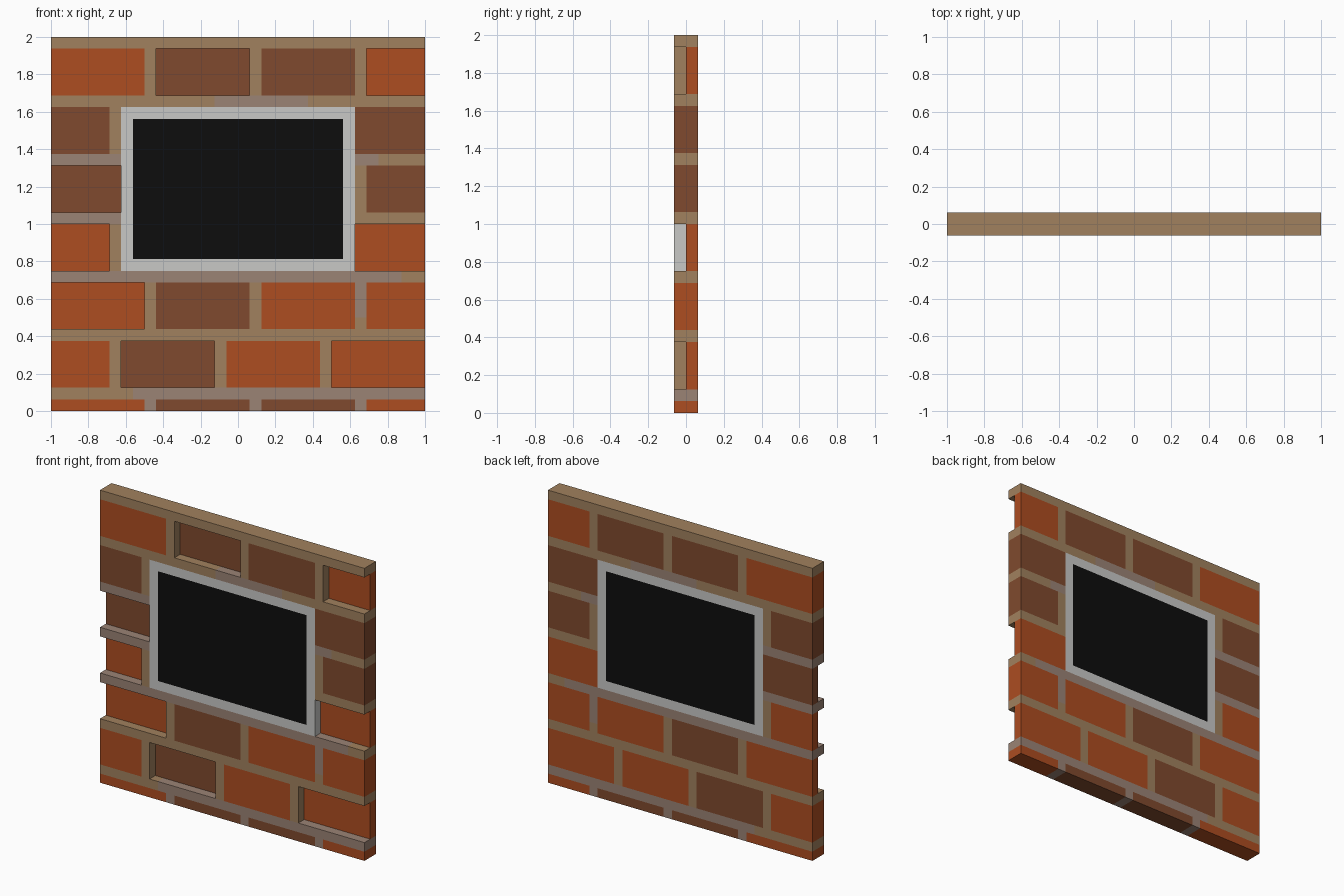
import bpy, bmesh, math

if "Cube" in bpy.data.objects:
    bpy.data.objects.remove(bpy.data.objects["Cube"])

U = 1 / 16          # one block unit; the wall is 32 x 2 x 32 blocks
W, D, H = 32, 2, 32


def srgb(r, g, b):
    lin = [c / 255 / 12.92 if c < 11 else ((c / 255 + 0.055) / 1.055) ** 2.4 for c in (r, g, b)]
    return (*lin, 1)


COLOURS = {
    "mortar": srgb(161, 129, 94),
    "grey_mortar": srgb(155, 131, 117),
    "orange_bricks": srgb(173, 77, 33),
    "brown_bricks": srgb(128, 74, 46),
    "window_frame": srgb(200, 200, 198),
    "window_pane": srgb(13, 13, 13),
}

# which part fills each column of blocks, and which columns lack the front layer
part = {(i, k): "mortar" for i in range(W) for k in range(H)}
recessed = set()


def paint(name, x0, x1, z0, z1, sunk=False):
    for i in range(x0 + 16, x1 + 16):
        for k in range(z0, z1):
            part[i, k] = name
            if sunk:
                recessed.add((i, k))


# grey mortar patches
for x0, x1, z0, z1 in [(-2, 6, 26, 27), (-16, -10, 21, 22), (10, 12, 21, 22), (-16, -10, 16, 17),
                       (-16, 14, 11, 12), (10, 11, 8, 11), (-9, 16, 1, 2),
                       (-8, -7, 0, 1), (1, 2, 0, 1), (10, 11, 0, 1)]:
    paint("grey_mortar", x0, x1, z0, z1)

# brick courses: (bottom, top, [(x0, x1, colour)]); capital letter = set back brick
COURSES = [
    (0, 1, [(-16, -8, "o"), (-7, 1, "b"), (2, 10, "b"), (11, 16, "o")]),
    (2, 6, [(-16, -11, "o"), (-10, -2, "B"), (-1, 7, "o"), (8, 16, "O")]),
    (7, 11, [(-16, -8, "O"), (-7, 1, "b"), (2, 10, "o"), (11, 16, "o")]),
    (12, 16, [(-16, -11, "O"), (10, 16, "O")]),
    (17, 21, [(-16, -10, "B"), (11, 16, "b")]),
    (22, 26, [(-16, -11, "b"), (10, 16, "b")]),
    (27, 31, [(-16, -8, "o"), (-7, 1, "B"), (2, 10, "b"), (11, 16, "O")]),
]
for z0, z1, bricks in COURSES:
    for x0, x1, c in bricks:
        name = "orange_bricks" if c.lower() == "o" else "brown_bricks"
        paint(name, x0, x1, z0, z1, c.isupper())

# window
paint("window_frame", -10, 10, 12, 26)
paint("window_pane", -9, 9, 13, 25)


def solid(i, j, k):
    return (i, k) in part and 0 <= j < D and not (j == 0 and (i, k) in recessed)


def build(name):
    """Make the outer faces of every block of one part, then merge flat areas."""
    bm = bmesh.new()
    verts = {}

    def vert(p):
        if p not in verts:
            verts[p] = bm.verts.new(((p[0] - W / 2) * U, (p[1] - D / 2) * U, p[2] * U))
        return verts[p]

    for (i, k), owner in part.items():
        if owner != name:
            continue
        for j in range(D):
            cell = (i, j, k)
            if not solid(*cell):
                continue
            for axis in range(3):
                for side in (0, 1):
                    near = list(cell)
                    near[axis] += 2 * side - 1
                    if solid(*near):
                        continue
                    ring = []
                    for u, v in ((0, 0), (1, 0), (1, 1), (0, 1)):
                        p = list(cell)
                        p[axis] += side
                        p[(axis + 1) % 3] += u
                        p[(axis + 2) % 3] += v
                        ring.append(vert(tuple(p)))
                    bm.faces.new(ring if side else ring[::-1])
    bmesh.ops.dissolve_limit(bm, angle_limit=math.radians(1), verts=bm.verts[:], edges=bm.edges[:])
    mesh = bpy.data.meshes.new(name)
    bm.to_mesh(mesh)
    bm.free()
    mat = bpy.data.materials.new(name + "_colour")
    mat.diffuse_color = COLOURS[name]
    mat.use_nodes = True
    mat.node_tree.nodes["Principled BSDF"].inputs["Base Color"].default_value = mat.diffuse_color
    mesh.materials.append(mat)
    bpy.context.collection.objects.link(bpy.data.objects.new(name, mesh))


for part_name in COLOURS:
    build(part_name)
